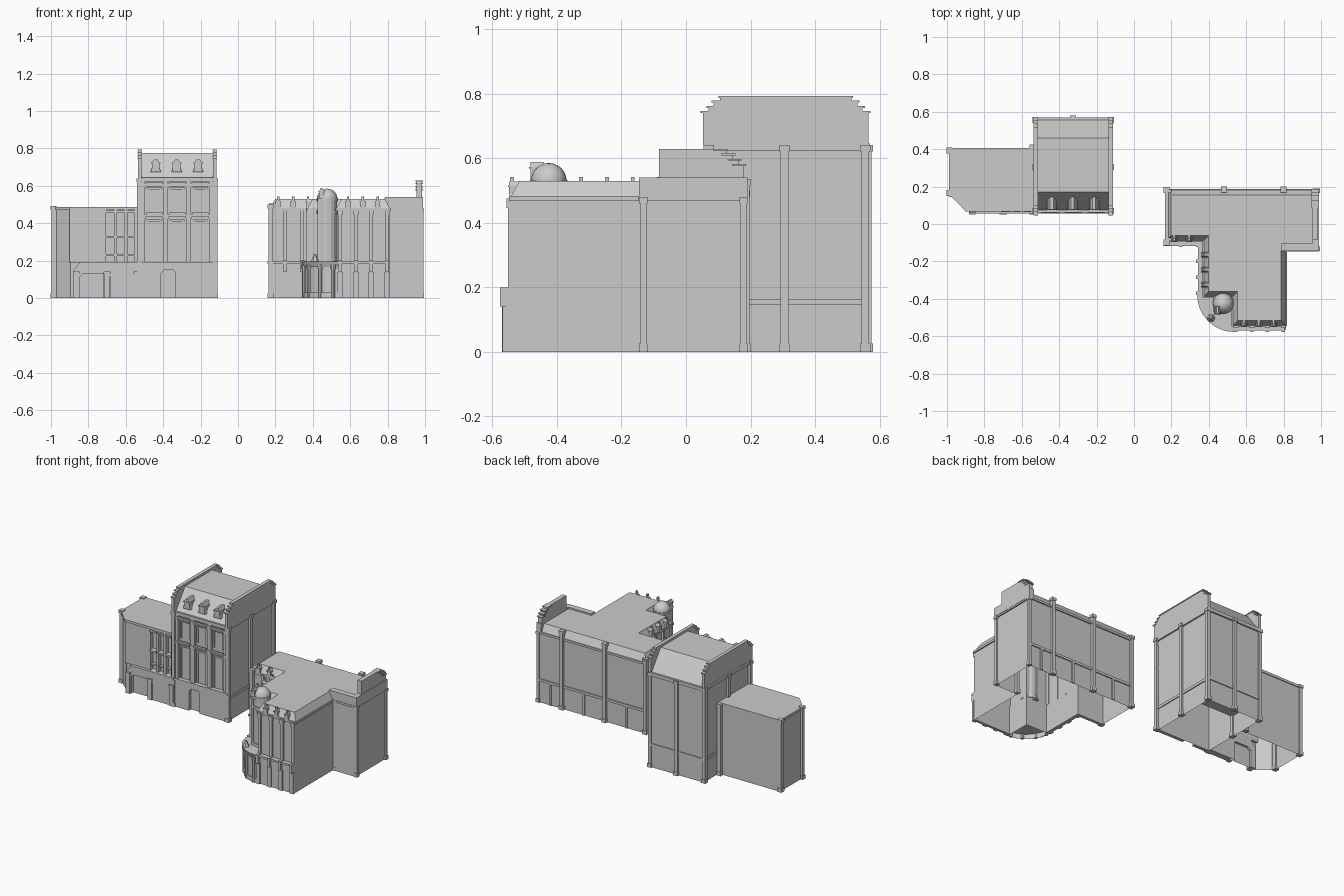
import bpy, bmesh, math
from mathutils import Vector

if "Cube" in bpy.data.objects:
    bpy.data.objects.remove(bpy.data.objects["Cube"])


def extrude(name, pts, axis, a, b, top=None, open_start=False):
    """Loft a 2D outline from a to b along an axis; top = outline at b."""
    top = top or pts

    def place(p, h):
        return {'z': (p[0], p[1], h), 'x': (h, p[0], p[1]), 'y': (p[0], h, p[1])}[axis]
    bm = bmesh.new()
    lo = [bm.verts.new(place(p, a)) for p in pts]
    hi = [bm.verts.new(place(p, b)) for p in top]
    n = len(pts)
    for i in range(n):
        j = (i + 1) % n
        bm.faces.new((lo[i], lo[j], hi[j], hi[i]))
    start = bm.faces.new(lo[::-1])
    bm.faces.new(hi)
    bmesh.ops.recalc_face_normals(bm, faces=bm.faces)
    if open_start:
        bmesh.ops.delete(bm, geom=[start], context='FACES_ONLY')
    me = bpy.data.meshes.new(name)
    bm.to_mesh(me)
    bm.free()
    ob = bpy.data.objects.new(name, me)
    bpy.context.collection.objects.link(ob)
    return ob


def rect(x0, x1, y0, y1):
    return [(x0, y0), (x1, y0), (x1, y1), (x0, y1)]


def box(name, x0, x1, y0, y1, z0, z1):
    return extrude(name, rect(x0, x1, y0, y1), 'z', z0, z1)


def offset(pts, d):
    """Mitred outward offset of a counter-clockwise outline."""
    out, n = [], len(pts)
    for i in range(n):
        p, q, r = (Vector(pts[k % n]) for k in (i - 1, i, i + 1))
        u, v = (q - p).normalized(), (r - q).normalized()
        a, b = Vector((u.y, -u.x)), Vector((v.y, -v.x))
        out.append(tuple(q + (a + b) * d / (1 + a.dot(b))))
    return out


def circle(cx, cy, r, n, a0=0, a1=360):
    full = a1 - a0 == 360
    return [(cx + r * math.cos(math.radians(a0 + (a1 - a0) * i / (n if full else n - 1))),
             cy + r * math.sin(math.radians(a0 + (a1 - a0) * i / (n if full else n - 1)))) for i in range(n)]


def pilaster(name, x, y, z0, z1, w=.012, d=.012):
    """Shaft with a wider plinth and capital."""
    box(name, x - w, x + w, y - d, y + d, z0, z1)
    box(name + "_plinth", x - w - .004, x + w + .004, y - d - .004, y + d + .004, z0, z0 + .025)
    box(name + "_capital", x - w - .004, x + w + .004, y - d - .004, y + d + .004, z1 - .02, z1)


def dormer(name, c, axis, a, b, z0, z1, w):
    """Gabled dormer with a splayed base, framing and a small window."""
    h = z1 - z0
    pts = [(-w, 0), (w, 0), (w * .75, h * .25), (w * .75, h * .7), (w * .3, h), (-w * .3, h), (-w * .75, h * .7), (-w * .75, h * .25)]
    if axis == 'y':
        extrude(name, [(c + p, z0 + q) for p, q in pts], 'y', a, b)
        box(name + "_hood", c - w * .9, c + w * .9, a - .004, b, z0 + h * .66, z0 + h * .74)
    else:
        extrude(name, [(c + p, z0 + q) for p, q in pts], 'x', a, b)
        box(name + "_hood", a - .004, b, c - w * .9, c + w * .9, z0 + h * .66, z0 + h * .74)


# ---------- Tall tower ----------
L, R, F, B = -.525, -.125, .085, .56
extrude("tower_walls", rect(L, R, F, B), 'z', 0, .64, open_start=True)
extrude("tower_roof", [(.07, .64), (.17, .775), (.46, .775), (.56, .64)], 'x', L, R)
extrude("tower_cornice", offset(rect(L, R, .072, B), .01), 'z', .622, .645)
half = [(.052, .64), (.052, .74), (.07, .74), (.07, .755), (.085, .755), (.085, .772), (.105, .772), (.105, .79)]
profile = half + [(.617 - y, z) for y, z in reversed(half)]
for x, side in ((-.534, "left"), (-.133, "right")):
    extrude("tower_parapet_" + side, profile, 'x', x, x + .018)
    box("parapet_coping_" + side, x - .003, x + .021, .1, .517, .786, .793)
    for y, z in ((.058, .74), (.076, .755), (.092, .772)):
        for yy in (y, .617 - y):
            box("parapet_step_cap", x - .004, x + .022, yy - .013, yy + .013, z, z + .006)
for i, x in enumerate((-.44, -.328, -.213)):
    dormer("tower_dormer", x, 'y', .078, .15, .675, .742, .028)
for y in (.07, .305, .555):
    pilaster("tower_right_pilaster", -.122, y, 0, .64)
    pilaster("tower_left_pilaster", -.528, y, 0, .64)
pilaster("tower_back_pilaster", -.325, .563, 0, .64)
box("tower_base_band", L - .005, R + .006, .3, B + .006, .145, .163)
box("tower_side_band", R, R + .006, F, .3, .145, .163)

# tower front: ground floor, bay piers, balconies and windows
extrude("tower_ground_floor", [(L, 0), (-.412, 0), (-.412, .13), (-.395, .15), (-.345, .15), (-.333, .13),
                              (-.333, 0), (R, 0), (R, .185), (L, .185)], 'y', .062, F)
box("tower_ground_ledge", L - .005, R + .005, .056, F, .182, .194)
for x in (-.51, -.388, -.264, -.14):
    box("tower_pier", x - .014, x + .014, .066, F, .19, .63)
    for z in (.425, .59):
        box("pier_capital", x - .018, x + .018, .062, F, z, z + .022)
for x in (-.449, -.326, -.202):
    for z in (.435, .595):
        box("balcony_slab", x - .047, x + .047, .055, F, z, z + .01)
        box("balcony_rail", x - .044, x + .044, .06, .064, z + .01, z + .022)
    for z0, z1 in ((.2, .41), (.47, .58)):
        for s in (-1, 1):
            box("window_jamb", x + s * .034 - .005, x + s * .034 + .005, .078, F, z0, z1)
        box("window_head", x - .039, x + .039, .076, F, z1, z1 + .01)

# ---------- Low wing ----------
W = [(-.895, .085), (-.72, .085), (-.72, .1), (-.525, .1), (-.525, .4), (-.985, .4), (-.985, .15), (-.97, .15)]
extrude("wing_walls", W, 'z', 0, .475, open_start=True)
roof = [(-.9, .068), (-.525, .068), (-.525, .405), (-.99, .405), (-.99, .145), (-.975, .145)]
extrude("wing_cornice", roof, 'z', .47, .487)
extrude("wing_front_panel", rect(-.9, -.72, .075, .1), 'z', .19, .475)
for x, y in ((-.986, .393), (-.986, .165)):
    pilaster("wing_corner_post", x, y, 0, .492)
pilaster("wing_back_post", -.542, .41, 0, .485)
for x in (-.715, -.655, -.6, -.545):
    box("wing_pier", x - .008, x + .008, .072, .1, .19, .475)
for x, w in ((-.685, .025), (-.628, .02), (-.572, .02)):
    for z in (.32, .455):
        box("wing_balcony", x - w, x + w, .064, .1, z, z + .012)
    box("wing_window_sill", x - w, x + w, .08, .1, .225, .235)
extrude("wing_ground_floor", [(-.88, 0), (-.845, 0), (-.845, .115), (-.825, .132), (-.7, .132), (-.685, .115),
                             (-.685, 0), (L, 0), (L, .185), (-.85, .185), (-.88, .15)], 'y', .06, .1)
box("wing_ground_ledge", -.85, L, .055, .1, .18, .193)
for x in (-.865, -.7, -.54):
    box("wing_ground_buttress", x - .014, x + .014, .052, .08, 0, .13)
    box("wing_buttress_cap", x - .018, x + .018, .05, .08, .13, .142)

# ---------- Corner building ----------
P = [(.175, -.085), (.375, -.085), (.375, -.385), (.53, -.385), (.53, -.54), (.81, -.54),
     (.81, -.14), (.98, -.14), (.98, .18), (.175, .18)]
extrude("corner_walls", P, 'z', 0, .475, open_start=True)
extrude("corner_cornice", offset(P, .008), 'z', .468, .482)
extrude("corner_roof", offset(P, .003), 'z', .48, .53, top=offset(P, -.024))

# east bay and end walls
extrude("east_bay_coping", [(.785, -.145), (.99, -.145), (.99, .19), (.955, .19), (.955, -.105), (.785, -.105)],
        'z', .478, .54)
extrude("east_parapet", [(-.083, .54), (-.083, .628), (.125, .628), (.125, .615), (.145, .615), (.145, .598),
                         (.162, .598), (.162, .582), (.178, .582), (.178, .54)], 'x', .955, .985)
for y, z in ((.115, .622), (.14, .609), (.158, .592), (.172, .576)):
    box("east_parapet_cap", .95, .99, y - .03, y + .014, z, z + .006)
box("west_end_wall", .165, .2, -.09, .185, .47, .505)
for y in (-.1, .183):
    pilaster("west_end_post", .175, y, 0, .5)
for x in (.48, .8):
    pilaster("back_pilaster", x, .184, 0, .535)
for x, y in ((.982, .178), (.982, -.132), (.818, -.13)):
    pilaster("east_bay_post", x, y, 0, .48, .009, .009)
box("back_band", .175, .98, .18, .187, .145, .162)
for x in (.32, .64, .89):
    box("back_ground_pier", x - .008, x + .008, .18, .188, 0, .15)

# ground floor street fronts
for name, x0, x1, y0, y1 in (("south", .53, .808, -.558, -.54), ("west", .352, .375, -.385, -.085),
                             ("north", .168, .355, -.105, -.085)):
    box(name + "_ground_floor", x0, x1, y0, y1, 0, .185)
    box(name + "_ledge", x0 - .01, x1, y0 - .012, y1, .183, .196)

# south front piers and dormers
for x in (.545, .63, .713, .798):
    box("south_pier", x - .01, x + .01, -.552, -.54, .19, .475)
    box("south_ground_pier", x - .014, x + .014, -.568, -.55, 0, .14)
    box("south_bracket", x - .009, x + .009, -.577, -.55, .14, .2)
    box("south_pier_capital", x - .013, x + .013, -.556, -.54, .445, .475)
for x in (.588, .667, .747):
    dormer("south_dormer", x, 'y', -.548, -.51, .478, .528, .018)
    box("south_finial", x - .006, x + .006, -.545, -.533, .525, .542)
# west front piers and dormers
for y in (-.11, -.2, -.285, -.37):
    box("west_pier", .363, .376, y - .01, y + .01, .19, .475)
    box("west_bracket", .332, .36, y - .009, y + .009, .14, .2)
    box("west_ground_pier", .342, .36, y - .014, y + .014, 0, .14)
for y in (-.165, -.245, -.325):
    dormer("west_dormer", y, 'x', .363, .405, .478, .53, .018)
    box("west_finial", .368, .38, y - .006, y + .006, .525, .542)
# short front of the rear block
for x in (.25, .34):
    box("north_pier", x - .009, x + .009, -.097, -.085, .19, .475)
    box("north_bracket", x - .009, x + .009, -.122, -.1, .14, .2)
for x in (.215, .295):
    dormer("north_dormer", x, 'y', -.093, -.055, .478, .528, .018)
    box("north_finial", x - .006, x + .006, -.09, -.078, .525, .542)

# rounded corner entrance
cx, cy = .535, -.38


def quadrant(r, n=9):
    return circle(cx, cy, r, n, 180, 270) + [(cx, cy)]


extrude("corner_ground_floor", quadrant(.178), 'z', 0, .185, open_start=True)
extrude("corner_plinth", quadrant(.186), 'z', 0, .03, open_start=True)
extrude("corner_ledge", quadrant(.185), 'z', .165, .196, top=quadrant(.197))
for a in (188, 212, 238, 262):
    px, py = cx + .182 * math.cos(math.radians(a)), cy + .182 * math.sin(math.radians(a))
    extrude("entrance_column", circle(px, py, .01, 8), 'z', 0, .18)
    extrude("entrance_capital", circle(px, py, .014, 8), 'z', .155, .18)
extrude("entrance_crest", circle(.412, -.503, .022, 6), 'z', .195, .235, top=circle(.412, -.503, .006, 6))

# round turret, cornice and dome
tx, ty = .477, -.425
extrude("turret", circle(tx, ty, .052, 16), 'z', .19, .53)
for z in (.2, .45, .515):
    extrude("turret_ring", circle(tx, ty, .058, 16), 'z', z, z + .018)
bm = bmesh.new()
bmesh.ops.create_uvsphere(bm, u_segments=20, v_segments=12, radius=.055)
bmesh.ops.bisect_plane(bm, geom=bm.verts[:] + bm.edges[:] + bm.faces[:], plane_co=(0, 0, -.001),
                       plane_no=(0, 0, 1), clear_inner=True)
me = bpy.data.meshes.new("dome")
bm.to_mesh(me)
bm.free()
dome = bpy.data.objects.new("dome", me)
dome.location = (tx, ty, .53)
bpy.context.collection.objects.link(dome)
for p in me.polygons:
    p.use_smooth = True
dormer("turret_dormer", .447, 'y', -.482, -.44, .53, .588, .018)
box("turret_corner_pier", .425, .44, -.47, -.385, .19, .53)
